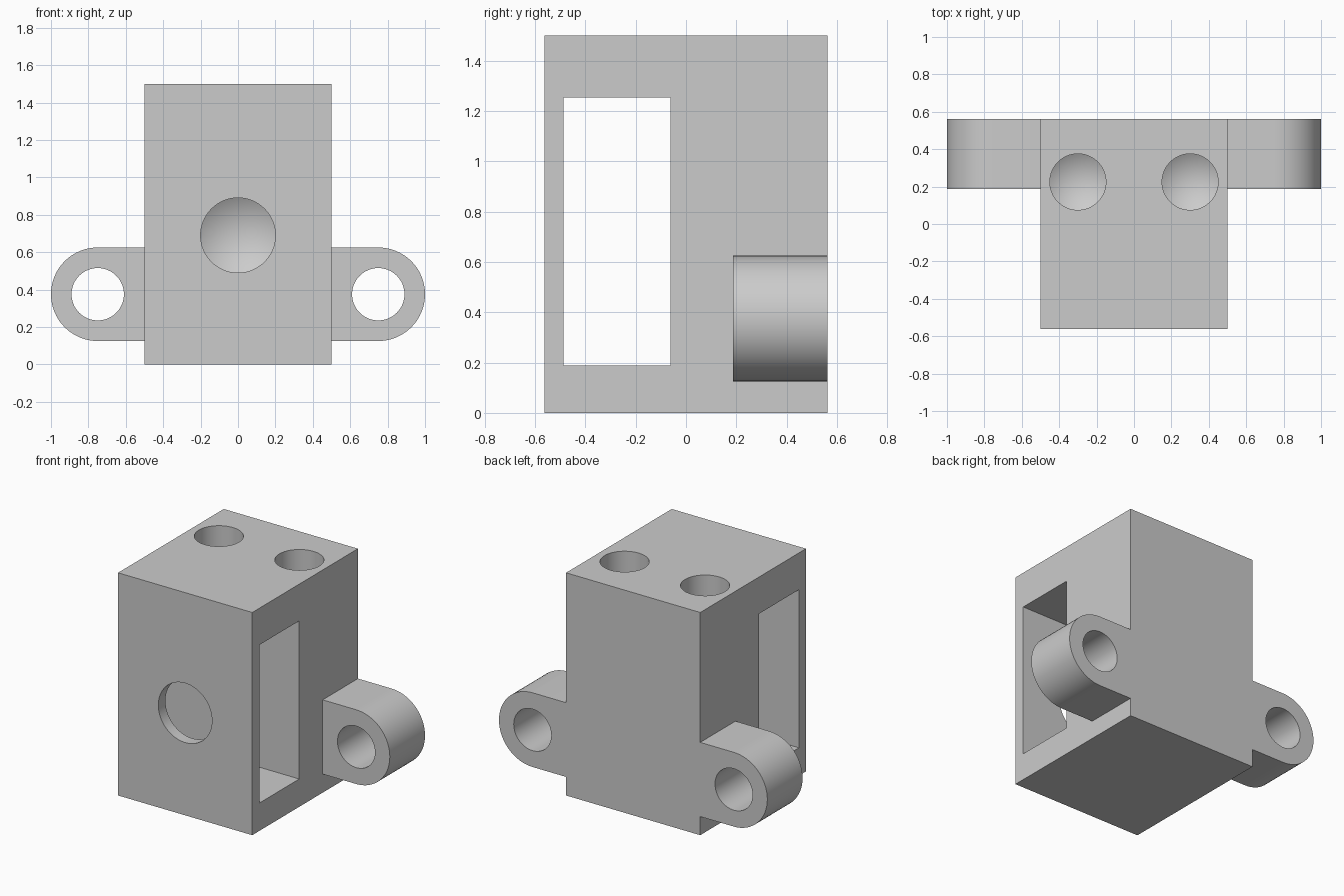
import bpy
import bmesh
from math import pi, radians, sin, cos, tan
from mathutils import Matrix, Vector

default = bpy.data.objects.get("Cube")
if default:
    bpy.data.objects.remove(default, do_unlink=True)

SEGMENTS = 64
HALF_DEPTH = 0.5625
HEIGHT = 1.5

grey = bpy.data.materials.new("plain grey")
grey.use_nodes = True
grey.diffuse_color = (0.6, 0.6, 0.6, 1)
grey.node_tree.nodes["Principled BSDF"].inputs["Base Color"].default_value = grey.diffuse_color


def make_object(name, bm):
    bmesh.ops.recalc_face_normals(bm, faces=bm.faces)
    mesh = bpy.data.meshes.new(name)
    bm.to_mesh(mesh)
    bm.free()
    mesh.materials.append(grey)
    obj = bpy.data.objects.new(name, mesh)
    bpy.context.collection.objects.link(obj)
    return obj


def box(name, low, high):
    low, high = Vector(low), Vector(high)
    bm = bmesh.new()
    bmesh.ops.create_cube(bm, size=1)
    bmesh.ops.scale(bm, vec=high - low, verts=bm.verts)
    bmesh.ops.translate(bm, vec=(low + high) / 2, verts=bm.verts)
    return make_object(name, bm)


def prism_y(name, outline, y_front, y_back):
    """Extrude an x-z outline along y."""
    bm = bmesh.new()
    face = bm.faces.new([bm.verts.new((x, y_front, z)) for x, z in outline])
    out = bmesh.ops.extrude_face_region(bm, geom=[face])
    moved = [v for v in out["geom"] if isinstance(v, bmesh.types.BMVert)]
    bmesh.ops.translate(bm, vec=(0, y_back - y_front, 0), verts=moved)
    return make_object(name, bm)


def drill(name, start, depth, radius, turn):
    """Drill shape pointing down -z before turning, with a conical tip."""
    bm = bmesh.new()
    ring = [bm.verts.new((radius * cos(a), radius * sin(a), 0))
            for a in (2 * pi * i / SEGMENTS for i in range(SEGMENTS))]
    low = [bm.verts.new(v.co - Vector((0, 0, depth))) for v in ring]
    tip = bm.verts.new((0, 0, -depth - radius / tan(radians(59))))
    bm.faces.new(ring)
    for i in range(SEGMENTS):
        j = (i + 1) % SEGMENTS
        bm.faces.new((ring[i], ring[j], low[j], low[i]))
        bm.faces.new((low[i], low[j], tip))
    bmesh.ops.transform(bm, matrix=Matrix.Translation(start) @ turn, verts=bm.verts)
    return make_object(name, bm)


def combine(target, tool, operation):
    mod = target.modifiers.new(tool.name, "BOOLEAN")
    mod.operation = operation
    mod.solver = "EXACT"
    mod.object = tool
    bpy.context.view_layer.objects.active = target
    bpy.ops.object.modifier_apply(modifier=mod.name)
    bpy.data.objects.remove(tool, do_unlink=True)


# Main block
body = box("bracket_body", (-0.5, -HALF_DEPTH, 0), (0.5, HALF_DEPTH, HEIGHT))

# Rounded mounting ears, flush with the back, each with a through hole
EAR_X, EAR_Z, EAR_R, HOLE_R = 0.75, 0.375, 0.25, 0.14
for side in (-1, 1):
    outline = [(side * 0.4, EAR_Z - EAR_R)]
    for i in range(SEGMENTS // 2 + 1):
        a = -pi / 2 + 2 * pi * i / SEGMENTS
        outline.append((side * (EAR_X + EAR_R * cos(a)), EAR_Z + EAR_R * sin(a)))
    outline.append((side * 0.4, EAR_Z + EAR_R))
    combine(body, prism_y("ear", outline, 0.1875, HALF_DEPTH), "UNION")

    circle = [(side * EAR_X + HOLE_R * cos(2 * pi * i / SEGMENTS),
               EAR_Z + HOLE_R * sin(2 * pi * i / SEGMENTS)) for i in range(SEGMENTS)]
    combine(body, prism_y("ear_hole", circle, 0.1, 0.7), "DIFFERENCE")

# Rectangular window through both sides
combine(body, box("window", (-0.7, -0.4875, 0.1875), (0.7, -0.0625, 1.2525)), "DIFFERENCE")

# Blind hole from the front, through the thin wall and into the solid rear
facing_back = Matrix.Rotation(pi / 2, 4, "X")
combine(body, drill("front_hole", (0, -0.7, 0.69), 0.87, 0.2, facing_back), "DIFFERENCE")

# Two blind holes in the top
for side in (-1, 1):
    hole = drill("top_hole", (side * 0.3, 0.225, HEIGHT + 0.1), 0.6, 0.15, Matrix.Identity(4))
    combine(body, hole, "DIFFERENCE")

# Smooth the round surfaces and keep the machined edges sharp
bpy.ops.object.select_all(action="DESELECT")
body.select_set(True)
bpy.context.view_layer.objects.active = body
bpy.ops.object.shade_smooth_by_angle(angle=radians(30))
